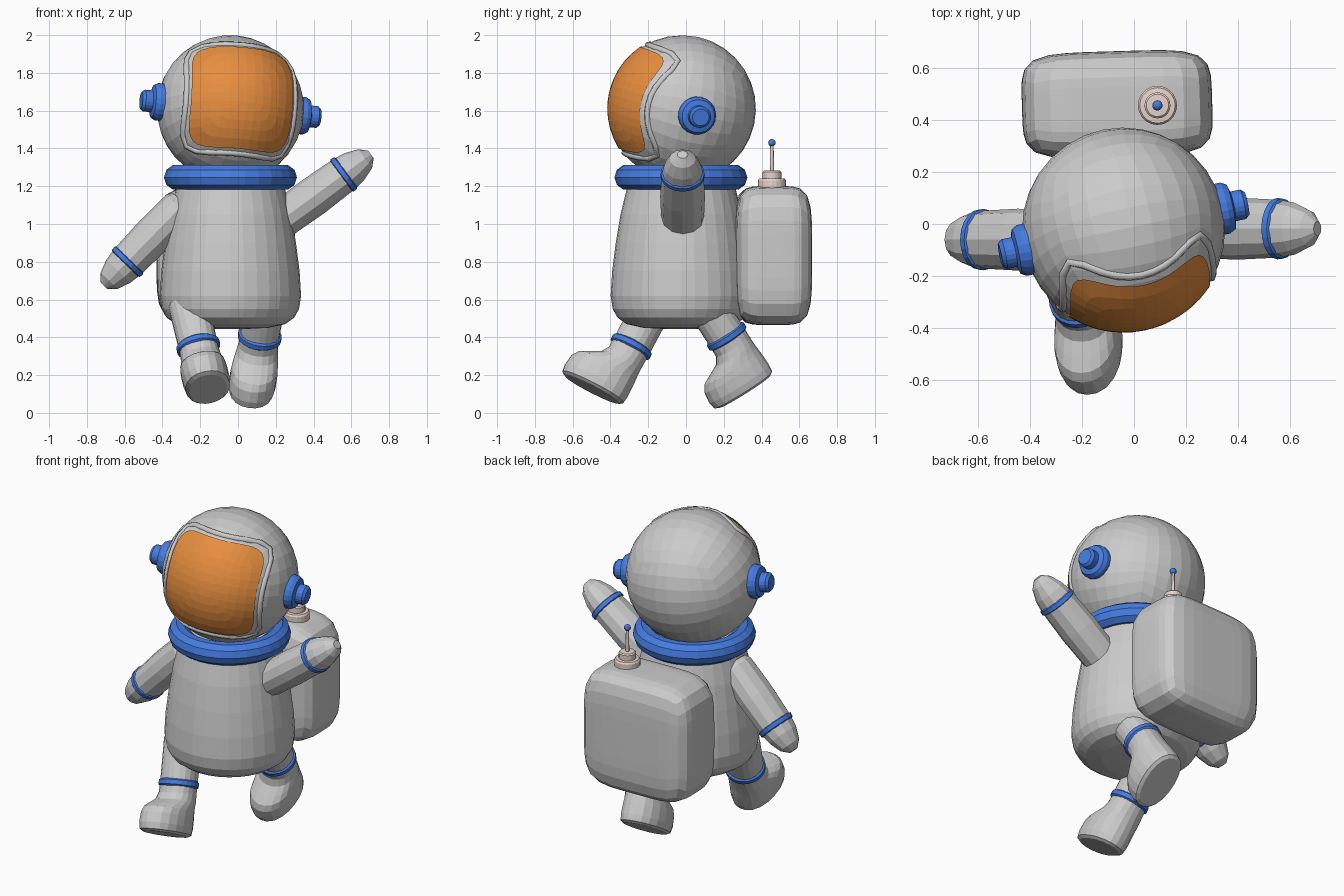
import bpy, bmesh
from math import sin, cos, pi, sqrt
from mathutils import Matrix, Vector

if "Cube" in bpy.data.objects:
    bpy.data.objects.remove(bpy.data.objects["Cube"])


def material(name, rgb):
    m = bpy.data.materials.new(name)
    m.diffuse_color = (*rgb, 1)
    m.use_nodes = True
    m.node_tree.nodes["Principled BSDF"].inputs["Base Color"].default_value = m.diffuse_color
    return m


BLUE = material("blue", (0.06, 0.2, 0.75))
ORANGE = material("orange", (0.8, 0.27, 0.05))
PINK = material("pale_pink", (0.8, 0.66, 0.6))


def finish(name, data, matrix=Matrix(), mat=None):
    ob = bpy.data.objects.new(name, data)
    bpy.context.collection.objects.link(ob)
    ob.matrix_world = matrix
    if mat:
        data.materials.append(mat)
    return ob


def from_bmesh(name, bm, matrix=Matrix(), mat=None):
    bmesh.ops.recalc_face_normals(bm, faces=bm.faces[:])
    me = bpy.data.meshes.new(name)
    bm.to_mesh(me)
    bm.free()
    return finish(name, me, matrix, mat)


def frame(origin, axis, fwd):
    z = Vector(axis).normalized()
    y = Vector(fwd)
    y = (y - z * y.dot(z)).normalized()
    x = y.cross(z)
    return Matrix.Translation(origin) @ Matrix((x, y, z)).transposed().to_4x4()


def loft(name, rings, matrix=Matrix(), n=24, mat=None, p=2.0):
    """Rings are (height, low y, high y, half width in x), capped at both ends."""
    bm = bmesh.new()
    loops = []
    for t, lo, hi, w in rings:
        loop = []
        for i in range(n):
            c, s = cos(2 * pi * i / n), sin(2 * pi * i / n)
            k = (abs(c) ** p + abs(s) ** p) ** (-1 / p)
            loop.append(bm.verts.new((c * k * w, (lo + hi) / 2 + s * k * (hi - lo) / 2, t)))
        loops.append(loop)
    for a, b in zip(loops, loops[1:]):
        for i in range(n):
            bm.faces.new((a[i], a[(i + 1) % n], b[(i + 1) % n], b[i]))
    bm.faces.new(loops[0])
    bm.faces.new(loops[-1])
    return from_bmesh(name, bm, matrix, mat)


def lathe(name, profile, matrix=Matrix(), n=24, mat=None):
    return loft(name, [(t, -r, r, r) for t, r in profile], matrix, n, mat)


def rounded_box(name, half, p, cuts, matrix):
    bm = bmesh.new()
    bmesh.ops.create_cube(bm, size=2)
    bmesh.ops.subdivide_edges(bm, edges=bm.edges[:], cuts=cuts, use_grid_fill=True)
    for v in bm.verts:
        q = Vector([sin(c * pi / 4) / cos(c * pi / 4) for c in v.co])
        k = sum(abs(c) ** p for c in q) ** (-1 / p)
        v.co = [c * k * h for c, h in zip(q, half)]
    return from_bmesh(name, bm, matrix)


def ring_path(u, v, p=5):
    m = max(abs(u), abs(v))
    return (0, 0) if m == 0 else [c * m / (abs(u) ** p + abs(v) ** p) ** (1 / p) for c in (u, v)]


# Helmet: turned, tilted frame with local -y as the face
HEAD = Vector((-0.04, -0.02, 1.61))
right = Vector((0.84, 0.175, -0.08)).normalized()
back = -Vector((0.2, -0.96, 0.2))
back = (back - right * back.dot(right)).normalized()
head = Matrix.Translation(HEAD) @ Matrix((right, back, right.cross(back))).transposed().to_4x4()
rounded_box("helmet", (0.39,) * 3, 2, 7, head)

# Visor: rounded square patch on the sphere
N, HALF = 12, 0.275
bm = bmesh.new()
grid = []
for j in range(N + 1):
    row = []
    for i in range(N + 1):
        u, v = 2 * i / N - 1, 2 * j / N - 1
        m = max(abs(u), abs(v))
        k = m / (abs(u) ** 5 + abs(v) ** 5) ** 0.2 if m else 0
        x, z = u * k * HALF, v * k * HALF
        row.append(bm.verts.new((x, -sqrt(0.397 ** 2 - x * x - z * z), z)))
    grid.append(row)
for j in range(N):
    for i in range(N):
        bm.faces.new((grid[j][i], grid[j][i + 1], grid[j + 1][i + 1], grid[j + 1][i]))
visor = from_bmesh("visor", bm, head, ORANGE)

# Visor rim
curve = bpy.data.curves.new("visor_rim", "CURVE")
curve.dimensions = "3D"
curve.bevel_depth = 0.018
curve.bevel_resolution = 1
spline = curve.splines.new("POLY")
spline.points.add(39)
for i, pt in enumerate(spline.points):
    c, s = cos(2 * pi * i / 40), sin(2 * pi * i / 40)
    k = HALF * 1.06 / (abs(c) ** 5 + abs(s) ** 5) ** 0.2
    pt.co = (c * k, -sqrt(0.383 ** 2 - k * k), s * k, 1)
spline.use_cyclic_u = True
finish("visor_rim", curve, head)

# Ear pieces
ear = [(0.33, 0.1), (0.4, 0.1), (0.422, 0.088), (0.43, 0.058), (0.47, 0.058), (0.485, 0.045)]
for side, d in (("left", -1), ("right", 1)):
    lathe(side + "_ear_piece", ear, frame(HEAD, right * d, back), 20, BLUE)

# Collar
bpy.ops.mesh.primitive_torus_add(major_segments=28, minor_segments=10, major_radius=0.284,
                                 minor_radius=0.068, location=(-0.04, -0.027, 1.247))
bpy.context.object.name = "collar"
bpy.context.object.data.materials.append(BLUE)

# Body
lathe("body", [(0.445, 0.1), (0.45, 0.2), (0.47, 0.29), (0.505, 0.338), (0.55, 0.363), (0.62, 0.374),
               (0.75, 0.366), (0.9, 0.347), (1.05, 0.322), (1.18, 0.29), (1.27, 0.25)],
      Matrix.Translation((-0.04, -0.025, 0)), 32)

# Arms with cuffs, measured along the arm from the cuff
arm = [(-0.43, 0.08), (-0.4, 0.1), (-0.2, 0.105), (0, 0.098), (0.07, 0.088), (0.14, 0.062), (0.178, 0.025)]
for side, at, axis in (("left", (-0.585, -0.06, 0.8), (-0.7, 0, -0.72)),
                       ("right", (0.56, -0.018, 1.263), (0.806, 0, 0.59))):
    f = frame(at, axis, (0, 1, 0))
    loft(side + "_arm", [(t, -r * 1.13, r * 1.13, r) for t, r in arm], f, 12)
    cuff = [(-0.018, 0.095), (-0.012, 0.105), (0.012, 0.103), (0.018, 0.093)]
    loft(side + "_arm_cuff", [(t, -r * 1.12, r * 1.12, r) for t, r in cuff], f, 20, BLUE)

# Legs with boots, measured down the leg from the ankle band
leg = [(-0.26, -0.105, 0.105, 0.108), (0, -0.104, 0.104, 0.104), (0.06, -0.102, 0.105, 0.106),
       (0.1, -0.102, 0.13, 0.112), (0.13, -0.103, 0.19, 0.118), (0.155, -0.105, 0.237, 0.122),
       (0.19, -0.107, 0.26, 0.125), (0.25, -0.108, 0.268, 0.125), (0.288, -0.104, 0.262, 0.118),
       (0.3, -0.085, 0.24, 0.1)]
band = [(-0.022, 0.104), (-0.013, 0.116), (0.013, 0.116), (0.022, 0.104)]
for side, at, axis in (("left", (-0.21, -0.29, 0.35), (0.2, -0.46, -0.865)),
                       ("right", (0.115, 0.215, 0.405), (-0.13, 0.535, -0.835))):
    f = frame(at, axis, (0, -1, 0))
    loft(side + "_leg", leg, f, 20, p=2.2)
    lathe(side + "_ankle_band", band, f, 24, BLUE)

# Backpack with antenna
rounded_box("backpack", (0.365, 0.203, 0.368), 5, 9,
            Matrix.Translation((-0.065, 0.46, 0.833)) @ Matrix.Rotation(0.03, 4, "Z"))
mast = Matrix.Translation((0.09, 0.455, 0))
lathe("antenna", [(1.1, 0.075), (1.23, 0.075), (1.24, 0.068), (1.242, 0.05), (1.275, 0.05),
                  (1.282, 0.043), (1.284, 0.011), (1.43, 0.009)], mast, 20, PINK)
bm = bmesh.new()
bmesh.ops.create_uvsphere(bm, u_segments=12, v_segments=8, radius=0.02)
from_bmesh("antenna_tip", bm, Matrix.Translation((0.09, 0.455, 1.43)), BLUE)
